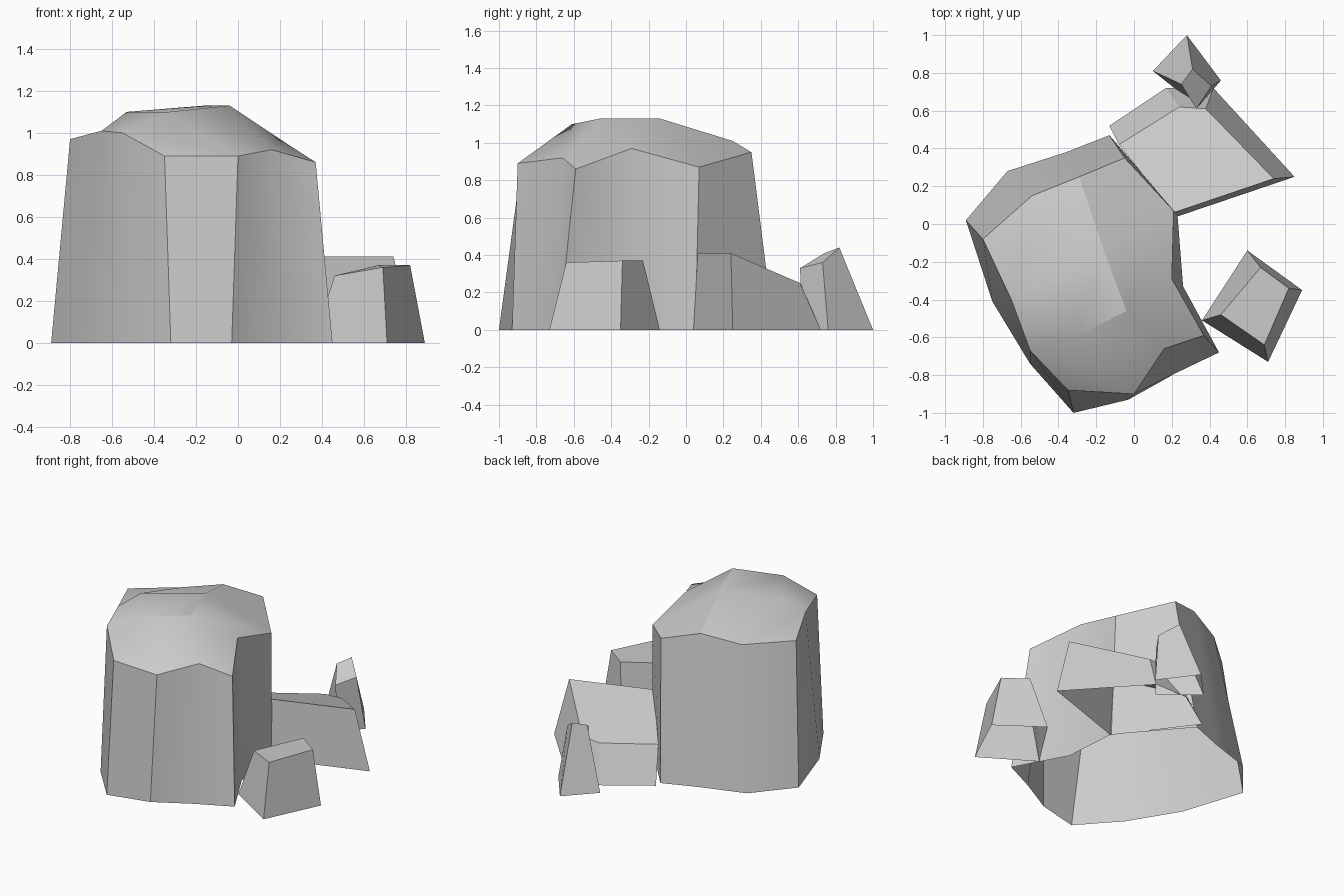
import bpy
import bmesh
from math import radians

default_cube = bpy.data.objects.get("Cube")
if default_cube:
    bpy.data.objects.remove(default_cube, do_unlink=True)

# Single stone colour
STONE = (0.6, 0.6, 0.6, 1.0)
stone = bpy.data.materials.new("grey_stone")
stone.use_nodes = True
stone.diffuse_color = STONE
shader = next(n for n in stone.node_tree.nodes if n.type == 'BSDF_PRINCIPLED')
shader.inputs["Base Color"].default_value = STONE
shader.inputs["Roughness"].default_value = 0.9


def build_rock(name, foot, rim, crown=None):
    """Loft a clockwise ground outline up to a rim, open underneath.
    The rim is closed by one face, or by a three by three patch
    whose four inner points are the crown."""
    bm = bmesh.new()
    low = [bm.verts.new((x, y, 0)) for x, y in foot]
    high = [bm.verts.new(point) for point in rim]
    count = len(low)

    # Walls
    for i in range(count):
        j = (i + 1) % count
        bm.faces.new((low[i], high[i], high[j], low[j]))

    # Top
    if crown is None:
        bm.faces.new(high[::-1])
    else:
        inner = [bm.verts.new(point) for point in crown]
        bm.faces.new(inner[::-1])
        for k, centre in enumerate(inner):
            corner = 3 * k
            before, after = high[corner - 1], high[corner + 1]
            beyond, neighbour = high[corner + 2], inner[(k + 1) % len(inner)]
            bm.faces.new((after, high[corner], before, centre))
            bm.faces.new((neighbour, beyond, after, centre))

    mesh = bpy.data.meshes.new(name)
    bm.to_mesh(mesh)
    bm.free()
    mesh.materials.append(stone)
    rock = bpy.data.objects.new(name, mesh)
    bpy.context.collection.objects.link(rock)

    # Soft shading with crisp corners
    bpy.ops.object.select_all(action='DESELECT')
    rock.select_set(True)
    bpy.context.view_layer.objects.active = rock
    bpy.ops.object.shade_smooth_by_angle(angle=radians(30))
    return rock


# Main boulder with a domed crown
build_rock(
    "large_boulder",
    foot=[(-.89, .02), (-.67, .28), (-.36, .38),
          (-.13, .47), (.23, .05), (.26, -.33),
          (.45, -.68), (.22, -.79), (-.03, -.93),
          (-.32, -1), (-.55, -.74), (-.75, -.41)],
    rim=[(-.8, -.08, .97), (-.54, .15, .96), (-.29, .25, 1.01),
         (-.05, .35, .95), (.21, .07, .87), (.2, -.29, .97),
         (.37, -.59, .86), (.16, -.66, .92), (0, -.9, .89),
         (-.35, -.88, .89), (-.55, -.67, 1), (-.65, -.4, 1.01)],
    crown=[(-.53, -.32, 1.1), (-.16, -.14, 1.13),
           (-.04, -.46, 1.13), (-.33, -.61, 1.1)],
)

# Sloping slab behind the boulder
build_rock(
    "sloping_slab",
    foot=[(-.13, .52), (.17, .72), (.42, .72), (.85, .25), (.23, .04)],
    rim=[(-.08, .42, .24), (.24, .62, .24), (.38, .61, .25),
         (.74, .24, .41), (.21, .06, .41)],
)

# Pointed stone at the back
build_rock(
    "pointed_stone",
    foot=[(.1, .81), (.28, 1), (.46, .76), (.34, .62)],
    rim=[(.25, .74, .41), (.31, .82, .44), (.41, .73, .36), (.33, .61, .33)],
)

# Small block at the front
build_rock(
    "small_block",
    foot=[(.36, -.51), (.6, -.14), (.89, -.35), (.71, -.73)],
    rim=[(.46, -.48, .32), (.67, -.23, .37), (.82, -.34, .37), (.69, -.64, .36)],
)
